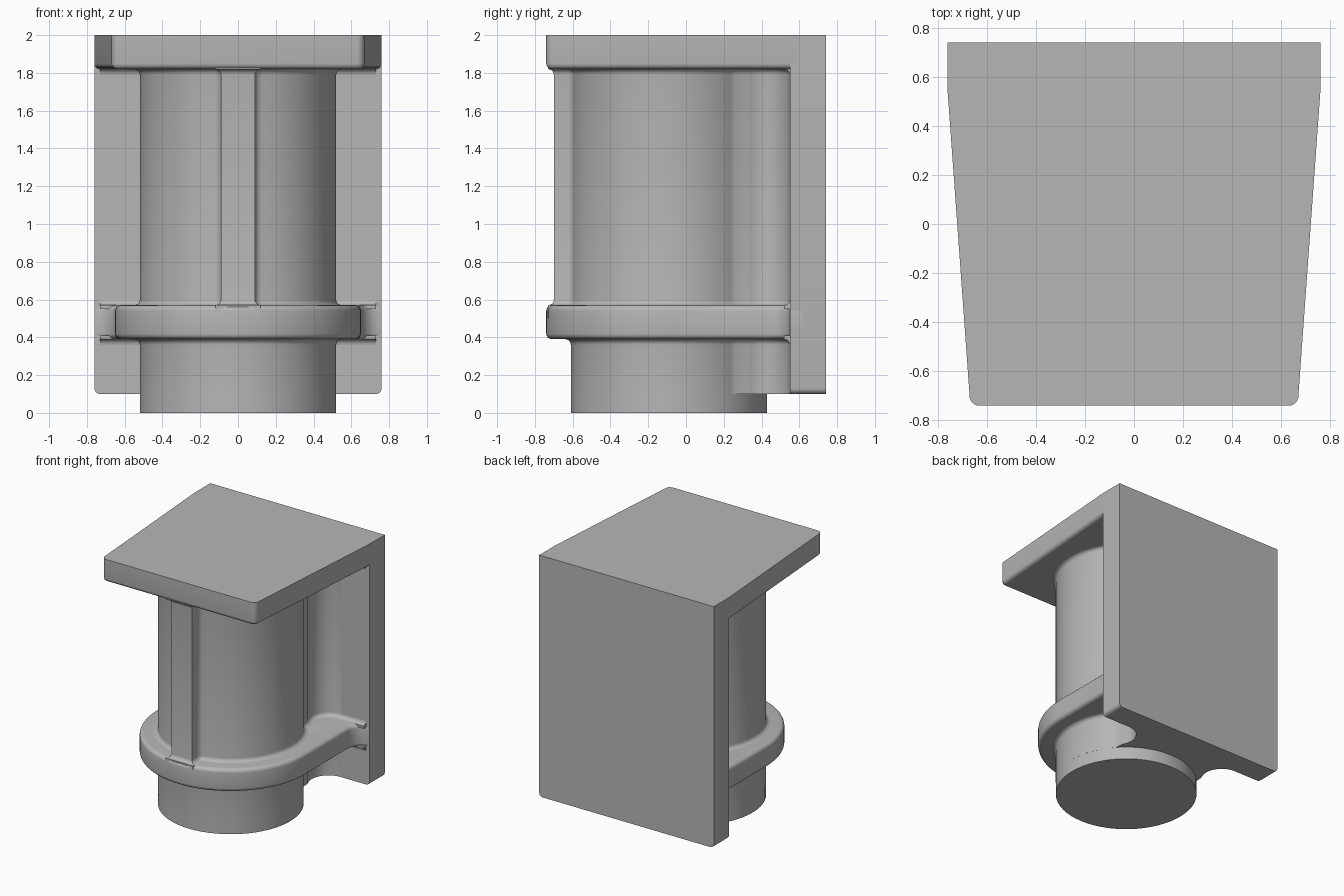
import bpy, bmesh
from math import sin, cos, radians, pi

if "Cube" in bpy.data.objects:
    bpy.data.objects.remove(bpy.data.objects["Cube"])

grey = bpy.data.materials.new("plain grey")
grey.use_nodes = True
colour = (0.47, 0.47, 0.47, 1)
grey.diffuse_color = colour
grey.node_tree.nodes["Principled BSDF"].inputs["Base Color"].default_value = colour

CY = -0.09      # centre line of the column
R = 0.52        # column radius
F = 0.03        # fillet radius
BACK = 0.55     # front face of the back slab
STEPS = 5


def arc(cx, cy, r, start, end, n):
    """Points on an arc, angles in degrees from +x."""
    return [(cx + r * cos(radians(start + (end - start) * i / n)),
             cy + r * sin(radians(start + (end - start) * i / n))) for i in range(n + 1)]


def mirrored(half):
    """Close a right-hand half outline, listed front to back."""
    return half + [(-x, y) for x, y in reversed(half)]


def offset(outline, d):
    """Move an anticlockwise outline outwards by d with mitred corners."""
    result, n = [], len(outline)
    for i, (x, y) in enumerate(outline):
        normals = []
        for (ax, ay), (bx, by) in ((outline[i - 1], (x, y)), ((x, y), outline[(i + 1) % n])):
            length = ((bx - ax) ** 2 + (by - ay) ** 2) ** 0.5
            normals.append(((by - ay) / length, (ax - bx) / length))
        (px, py), (qx, qy) = normals
        k = d / max(0.3, 1 + px * qx + py * qy)
        result.append((x + (px + qx) * k, y + (py + qy) * k))
    return result


def prism(name, outline, layers, place=lambda x, y, z: (x, y, z)):
    """Loft an outline through (height, outward offset) layers."""
    bm = bmesh.new()
    rings = [[bm.verts.new(place(x, y, z)) for x, y in offset(outline, d)] for z, d in layers]
    n = len(outline)
    for low, high in zip(rings, rings[1:]):
        for i in range(n):
            j = (i + 1) % n
            bm.faces.new((low[i], low[j], high[j], high[i]))
    bm.faces.new(rings[0][::-1])
    bm.faces.new(rings[-1])
    bmesh.ops.recalc_face_normals(bm, faces=bm.faces)
    mesh = bpy.data.meshes.new(name)
    bm.to_mesh(mesh)
    bm.free()
    mesh.materials.append(grey)
    obj = bpy.data.objects.new(name, mesh)
    bpy.context.collection.objects.link(obj)
    bpy.ops.object.select_all(action='DESELECT')
    obj.select_set(True)
    bpy.context.view_layer.objects.active = obj
    bpy.ops.object.shade_smooth_by_angle(angle=radians(35))
    return obj


def steps():
    return [pi / 2 * i / STEPS for i in range(STEPS + 1)]


def flare_up(z):
    """Concave fillet growing outwards to height z."""
    return [(z - F + F * sin(t), F - F * cos(t)) for t in steps()]


def flare_down(z):
    return [(2 * z - h, d) for h, d in reversed(flare_up(z))]


def round_low(z):
    """Convex rounded edge starting at height z."""
    return [(z + F - F * cos(t), F * sin(t) - F) for t in steps()]


def round_high(z):
    return [(2 * z - h, d) for h, d in reversed(round_low(z))]


# Column outlines: round shaft with a web into the slab, with or without front rib
pocket = arc(0.51, 0.40, 0.15, 210, 90, 14) + [(0.51, 0.62)]
rib = [(0.09, -0.70), (0.09, -0.64), (0.094, -0.618), (0.106, -0.602)]
ribbed = mirrored(rib + arc(0, CY, R, -76, 42, 36) + pocket)
plain = mirrored(arc(0, CY, R, -89, 42, 40) + pocket)

prism("spigot", arc(0, CY, R, 0, 354, 59), [(0, 0), (0.11, 0)])
prism("lower_column", plain, [(0.1, 0)] + flare_up(0.39) + [(0.45, F)])
prism("ribbed_column", ribbed,
      [(0.5, F)] + flare_down(0.57) + flare_up(1.82) + [(1.9, F)])

# Collar: round in front, straight sides, flaring into the slab
collar = mirrored(arc(0, CY, 0.65, -89, 0, 30) + [(0.65, 0.44)]
                  + arc(0.76, 0.44, 0.11, 170, 90, 8) + [(0.76, 0.62)])
prism("collar", collar, round_low(0.39) + round_high(0.57))

# Tapered top plate with rounded front corners
top = mirrored(arc(0.63, -0.70, 0.04, -90, 4, 6) + [(0.76, BACK), (0.76, BACK + F)])
prism("top_plate", top, round_low(1.82) + [(2.0, 0)])

# Back slab with rounded lower corners
slab = mirrored(arc(0.73, 0.13, F, -90, 0, 6) + [(0.76, 2.0)])
prism("back_slab", slab, [(BACK, 0), (0.74, 0)], lambda x, y, z: (x, z, y))


# Fillet strips where plates meet the slab
def strip(name, z, direction, half_width):
    curve = [(BACK - F + F * sin(t), z + direction * (F - F * cos(t))) for t in steps()]
    profile = curve + [(BACK + 0.02, z + direction * F), (BACK + 0.02, z - direction * 0.02),
                       (BACK - F, z - direction * 0.02)]
    if direction < 0:
        profile.reverse()
    prism(name, profile, [(-half_width, 0), (half_width, 0)], lambda x, y, z: (z, x, y))


strip("top_plate_fillet", 1.82, -1, 0.73)
strip("collar_upper_fillet", 0.57, 1, 0.73)
strip("collar_lower_fillet", 0.39, -1, 0.73)
